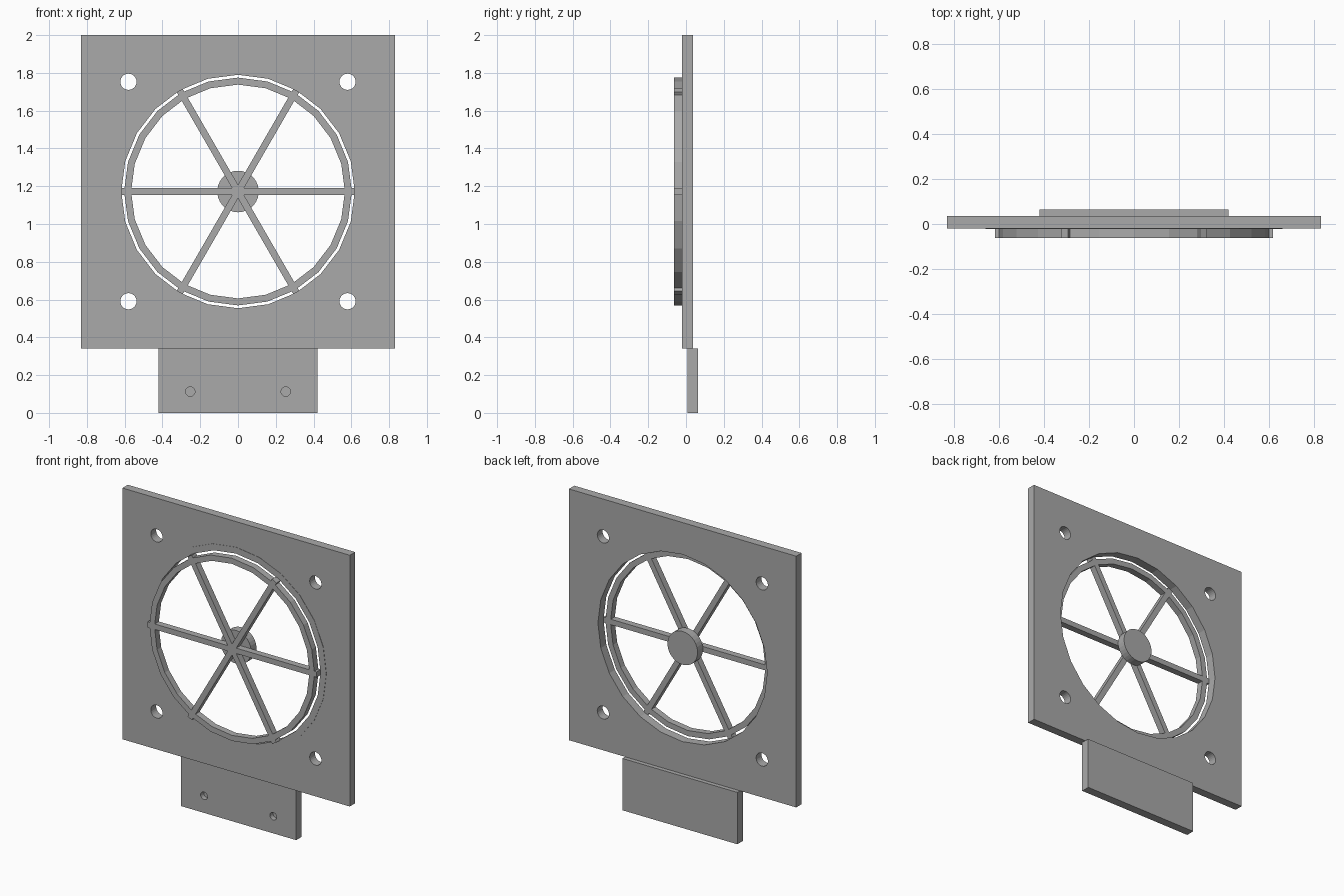
import bpy, math
from mathutils import Matrix

cube = bpy.data.objects.get("Cube")
if cube:
    bpy.data.objects.remove(cube, do_unlink=True)

CENTER_Z = 1.172
FRONT, MID, BACK = -0.063, -0.02, 0.036

grey = bpy.data.materials.new("plain grey")
grey.use_nodes = True
color = (0.4, 0.4, 0.4, 1)
grey.diffuse_color = color
grey.node_tree.nodes["Principled BSDF"].inputs["Base Color"].default_value = color


def finish(name):
    obj = bpy.context.object
    obj.name = name
    obj.data.materials.append(grey)
    return obj


def box(name, x0, x1, y0, y1, z0, z1):
    bpy.ops.mesh.primitive_cube_add(size=1)
    obj = finish(name)
    obj.data.transform(Matrix.Translation(((x0 + x1) / 2, (y0 + y1) / 2, (z0 + z1) / 2))
                       @ Matrix.Diagonal((x1 - x0, y1 - y0, z1 - z0, 1)))
    return obj


def disc(name, x, z, radius, y0, y1, sides=24):
    # Cylinder along y with a corner pointing sideways
    bpy.ops.mesh.primitive_cylinder_add(vertices=sides, radius=radius, depth=y1 - y0)
    obj = finish(name)
    obj.data.transform(Matrix.Translation((x, (y0 + y1) / 2, z))
                       @ Matrix.Rotation(math.pi / 2, 4, 'X'))
    return obj


def cut(obj, cutters):
    for cutter in cutters:
        mod = obj.modifiers.new("hole", 'BOOLEAN')
        mod.operation, mod.solver, mod.object = 'DIFFERENCE', 'EXACT', cutter
        bpy.context.view_layer.objects.active = obj
        bpy.ops.object.modifier_apply(modifier=mod.name)
        bpy.data.objects.remove(cutter, do_unlink=True)


# Square plate with the fan opening and four screw holes
plate = box("mounting_plate", -0.83, 0.83, MID, BACK, 0.342, 2)
holes = [disc("opening_cutter", 0, CENTER_Z, 0.618, -0.2, 0.2)]
for sx in (-1, 1):
    for sz in (-1, 1):
        holes.append(disc("screw_cutter", sx * 0.58, CENTER_Z + sz * 0.581, 0.043, -0.2, 0.2))
cut(plate, holes)

# Lower tab with two blind holes in its front
tab = box("lower_tab", -0.42, 0.42, 0.007, 0.064, 0, 0.342)
cut(tab, [disc("tab_cutter", sx * 0.253, 0.113, 0.025, -0.1, 0.04) for sx in (-1, 1)])

# Thin rim around the opening
rim = disc("opening_rim", 0, CENTER_Z, 0.66, MID - 0.002, MID + 0.005)
cut(rim, [disc("rim_cutter", 0, CENTER_Z, 0.618, -0.2, 0.2)])

# Guard ring in front of the opening
ring = disc("guard_ring", 0, CENTER_Z, 0.603, FRONT, MID)
cut(ring, [disc("ring_cutter", 0, CENTER_Z, 0.566, -0.2, 0.2)])

# Three bars crossing the middle make six spokes
for i in range(3):
    bar = box(f"spoke_bar_{i + 1}", -0.618, 0.618, FRONT, MID, -0.018, 0.018)
    bar.data.transform(Matrix.Translation((0, 0, CENTER_Z))
                       @ Matrix.Rotation(i * math.pi / 3, 4, 'Y'))

# Round hub behind the spokes
disc("hub", 0, CENTER_Z, 0.11, MID, BACK, 30)
